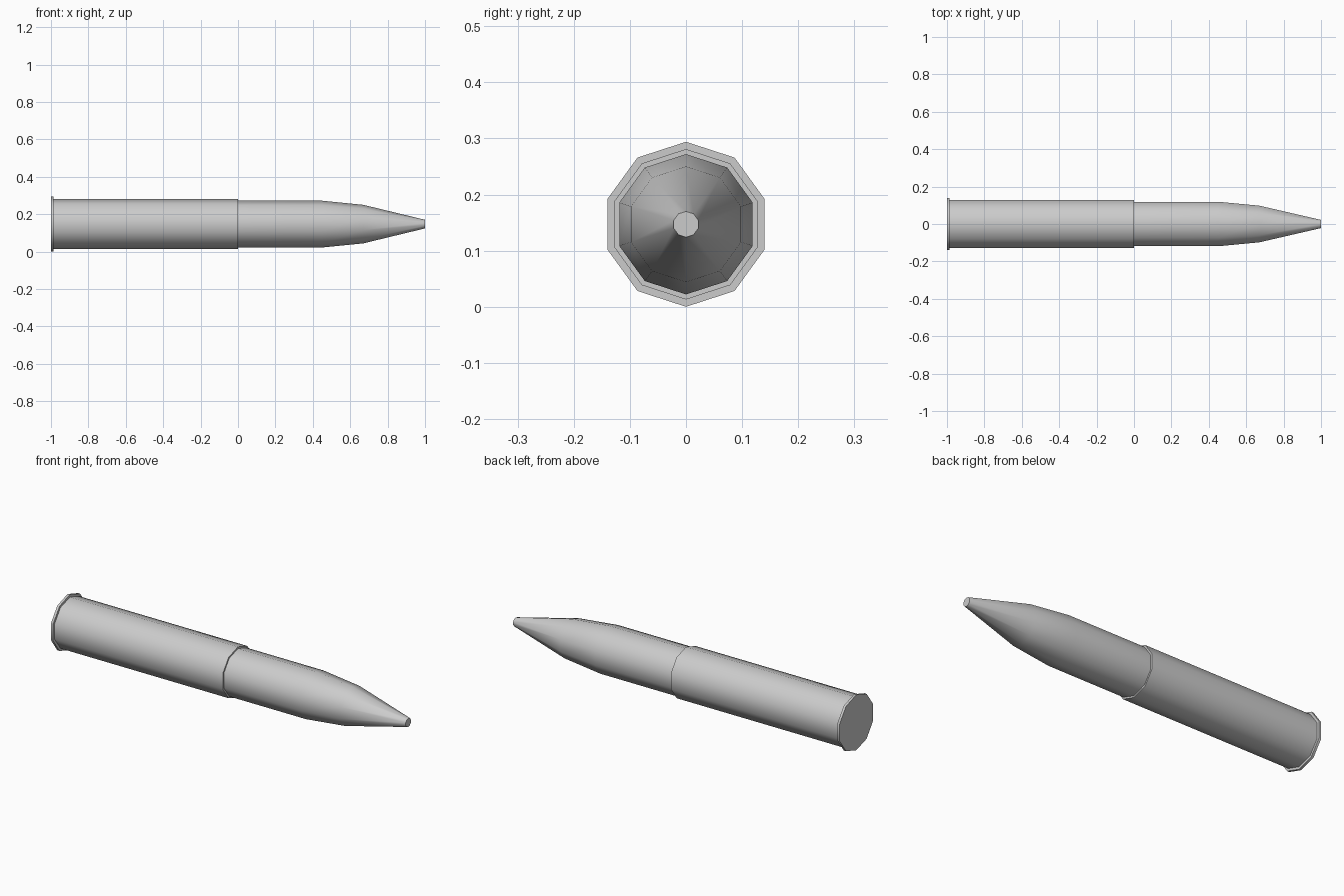
import bpy, bmesh, math

if "Cube" in bpy.data.objects:
    bpy.data.objects.remove(bpy.data.objects["Cube"])

SIDES = 10
AXIS_Z = 0.147


def lathe(name, profile, cap_start=False, cap_end=False):
    """Revolve (x, radius) points around the long x axis as a ten-sided body."""
    bm = bmesh.new()
    rings = []
    for x, r in profile:
        ring = []
        for i in range(SIDES):
            a = 2 * math.pi * i / SIDES
            ring.append(bm.verts.new((x, r * math.sin(a), r * math.cos(a))))
        rings.append(ring)
    for a, b in zip(rings, rings[1:]):
        for i in range(SIDES):
            j = (i + 1) % SIDES
            bm.faces.new((a[i], a[j], b[j], b[i]))
    if cap_start:
        bm.faces.new(rings[0])
    if cap_end:
        bm.faces.new(rings[-1])
    bmesh.ops.recalc_face_normals(bm, faces=bm.faces)
    mesh = bpy.data.meshes.new(name)
    bm.to_mesh(mesh)
    bm.free()
    obj = bpy.data.objects.new(name, mesh)
    obj.location.z = AXIS_Z
    bpy.context.collection.objects.link(obj)
    bpy.context.view_layer.objects.active = obj
    obj.select_set(True)
    bpy.ops.object.shade_smooth_by_angle(angle=math.radians(40))
    obj.select_set(False)
    return obj


# Casing with base flange and a flat lip at the mouth
lathe("casing", [(-1.0, 0.147), (-0.987, 0.147), (-0.987, 0.134),
                 (0.0, 0.134), (0.0, 0.125)], cap_start=True)

# Projectile tapering to a small flat tip
lathe("projectile", [(0.0, 0.125), (0.45, 0.125), (0.67, 0.103),
                     (1.0, 0.023)], cap_end=True)
